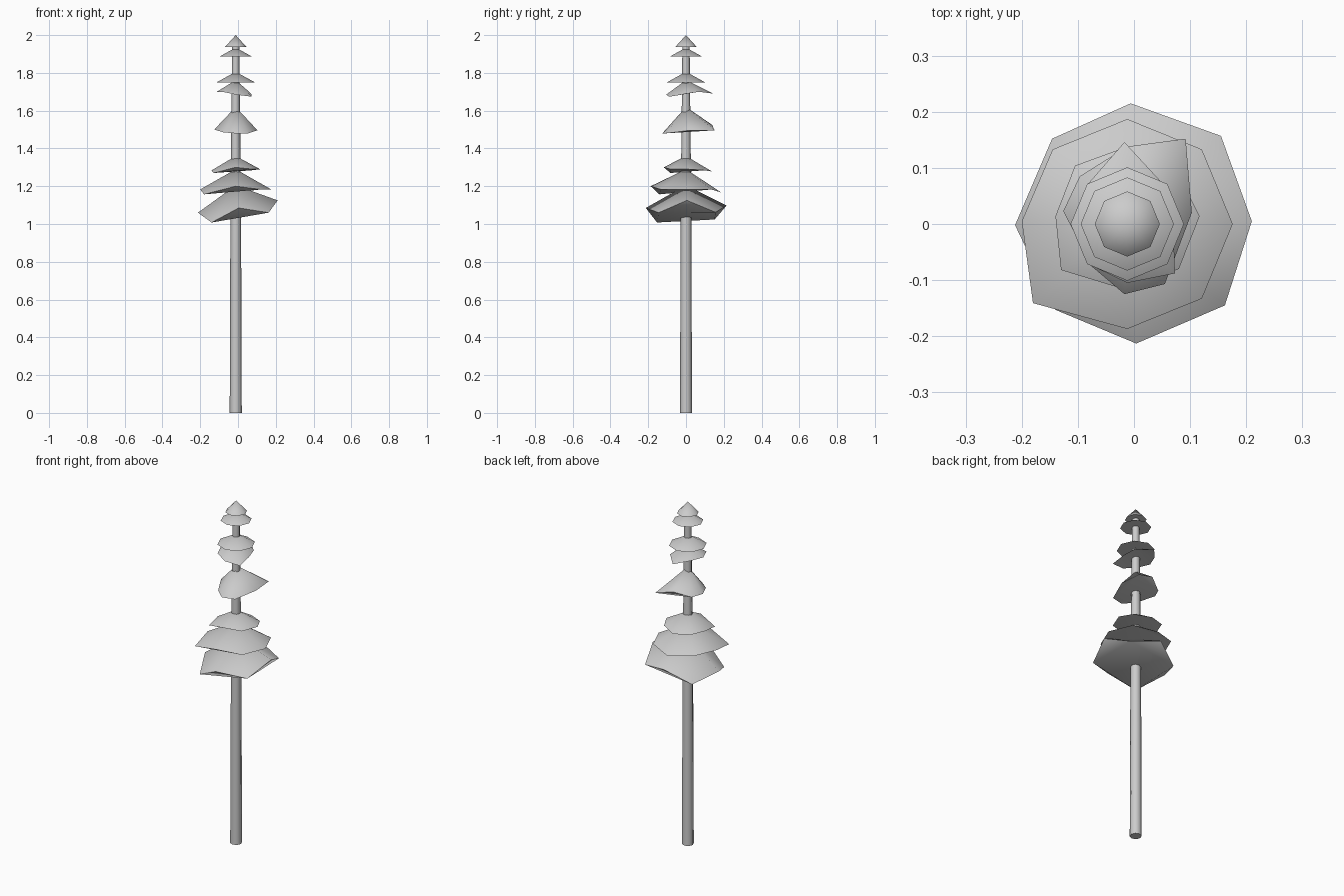
import bpy, bmesh, math

if "Cube" in bpy.data.objects:
    bpy.data.objects.remove(bpy.data.objects["Cube"])

CX, CY, N = -0.012, 0.0, 8


def finish(name, bm):
    bmesh.ops.recalc_face_normals(bm, faces=bm.faces[:])
    me = bpy.data.meshes.new(name)
    bm.to_mesh(me)
    bm.free()
    ob = bpy.data.objects.new(name, me)
    bpy.context.collection.objects.link(ob)
    bpy.ops.object.select_all(action='DESELECT')
    bpy.context.view_layer.objects.active = ob
    ob.select_set(True)
    bpy.ops.object.shade_smooth_by_angle(angle=math.radians(80))
    return ob


def tier(name, apex_z, rim_z, radius, moved=None):
    """Closed eight-sided cone; 'moved' bends single rim corners (0 = +x, counter-clockwise)."""
    moved = moved or {}
    bm = bmesh.new()
    rim = []
    for i in range(N):
        a = math.tau * i / N
        p = (CX + radius * math.cos(a), CY + radius * math.sin(a), rim_z)
        rim.append(bm.verts.new(moved.get(i, p)))
    tip = bm.verts.new((CX, CY, apex_z))
    for i in range(N):
        bm.faces.new((rim[i], rim[(i + 1) % N], tip))
    # Underside, split along the diagonal corners
    for i in range(1, N, 2):
        bm.faces.new((rim[(i + 2) % N], rim[(i + 1) % N], rim[i]))
    bm.faces.new((rim[5], rim[3], rim[1]))
    bm.faces.new((rim[1], rim[7], rim[5]))
    return finish(name, bm)


# Tapered trunk
bm = bmesh.new()
rings = []
for z, r in ((0, 0.032), (1.1, 0.028), (1.96, 0.019)):
    rings.append([bm.verts.new((CX + r * math.cos(math.tau * i / N),
                                CY + r * math.sin(math.tau * i / N), z)) for i in range(N)])
for lo, hi in zip(rings, rings[1:]):
    for i in range(N):
        j = (i + 1) % N
        bm.faces.new((lo[i], lo[j], hi[j], hi[i]))
bm.faces.new(rings[0][::-1])
bm.faces.new(rings[-1])
finish("trunk", bm)

# Regular upper tiers
tier("foliage_tip", 2.0, 1.936, 0.058)
tier("foliage_tier_2", 1.934, 1.888, 0.083)
tier("foliage_tier_3", 1.806, 1.75, 0.101)

# Bent lower tiers
tier("foliage_tier_4", 1.762, 1.70, 0.10, {
    0: (0.07, 0.0, 1.69), 1: (0.055, 0.068, 1.70), 2: (-0.017, 0.146, 1.69),
    6: (-0.012, -0.105, 1.685), 7: (0.073, -0.088, 1.674)})
tier("foliage_tier_5", 1.62, 1.495, 0.12, {
    0: (0.103, 0.02, 1.496), 1: (0.092, 0.152, 1.496), 2: (-0.012, 0.138, 1.525),
    4: (-0.126, 0.023, 1.50), 5: (-0.076, -0.075, 1.485), 6: (-0.017, -0.125, 1.48),
    7: (0.055, -0.107, 1.48)})
tier("foliage_tier_6", 1.36, 1.285, 0.128, {
    0: (0.117, 0.014, 1.29), 2: (-0.012, 0.138, 1.278), 3: (-0.105, 0.104, 1.285),
    4: (-0.14, 0.014, 1.284), 5: (-0.13, -0.082, 1.27), 6: (-0.012, -0.118, 1.30),
    7: (0.08, -0.08, 1.29)})
tier("foliage_tier_7", 1.29, 1.183, 0.188, {
    2: (-0.012, 0.187, 1.167), 4: (-0.2, 0.005, 1.183), 5: (-0.18, -0.141, 1.157),
    6: (-0.012, -0.187, 1.20)})
tier("foliage_tier_8", 1.205, 1.06, 0.21, {
    0: (0.21, 0.005, 1.125), 1: (0.155, 0.157, 1.062), 2: (-0.006, 0.215, 1.098),
    3: (-0.146, 0.152, 1.024), 4: (-0.212, -0.002, 1.06), 5: (-0.14, -0.153, 1.008),
    6: (0.004, -0.213, 1.085), 7: (0.162, -0.145, 1.06)})
